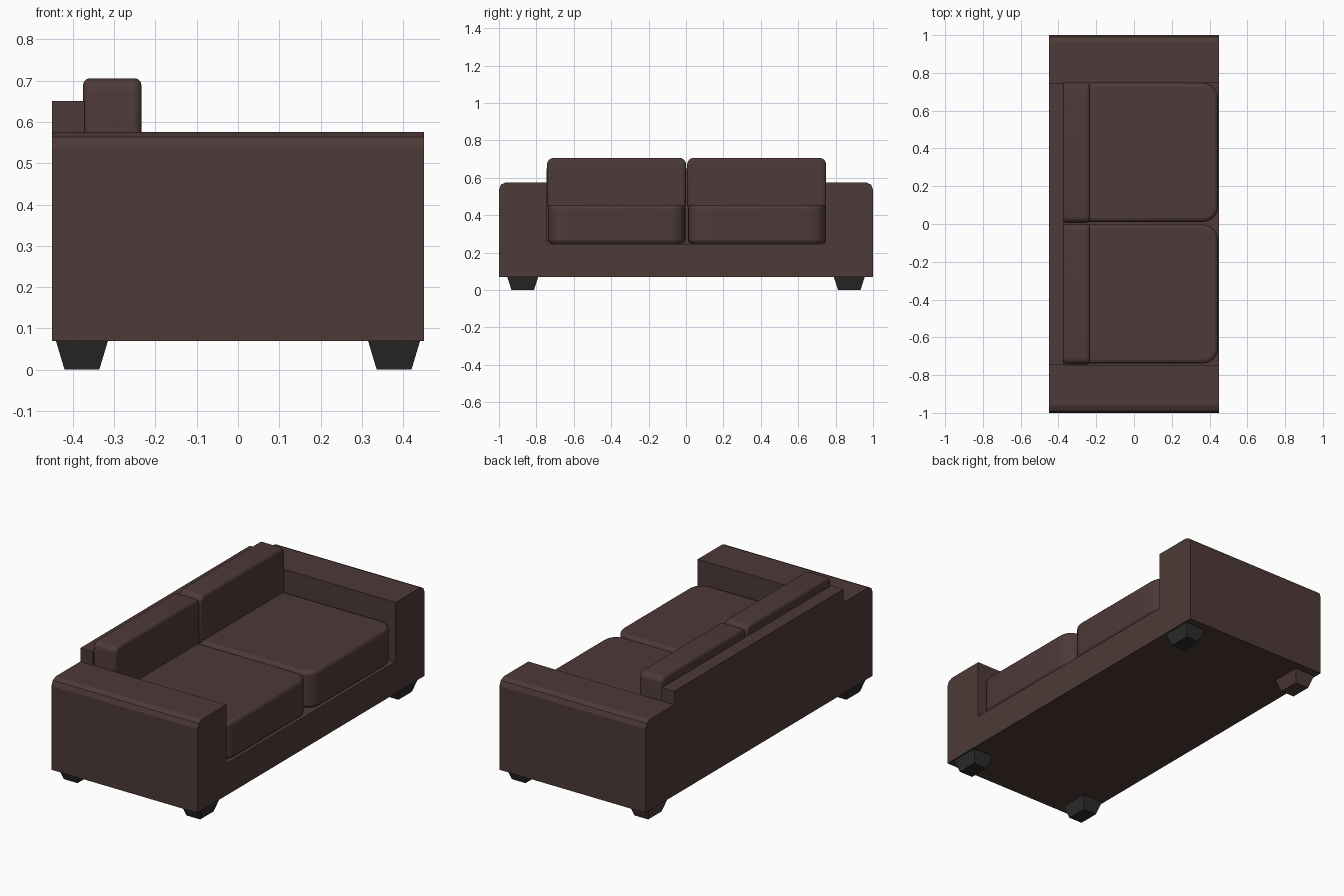
import bpy, bmesh
from math import sin, cos, pi

if "Cube" in bpy.data.objects:
    bpy.data.objects.remove(bpy.data.objects["Cube"])


def material(name, rgb):
    m = bpy.data.materials.new(name)
    m.diffuse_color = (*rgb, 1)
    m.use_nodes = True
    m.node_tree.nodes["Principled BSDF"].inputs["Base Color"].default_value = m.diffuse_color
    return m


BROWN = material("brown_leather", (0.075, 0.042, 0.040))
DARK = material("dark_feet", (0.025, 0.025, 0.025))


def finish(name, bm, mat, bevel=0):
    bmesh.ops.recalc_face_normals(bm, faces=bm.faces)
    me = bpy.data.meshes.new(name)
    bm.to_mesh(me)
    bm.free()
    ob = bpy.data.objects.new(name, me)
    bpy.context.collection.objects.link(ob)
    me.materials.append(mat)
    if bevel:
        mod = ob.modifiers.new("soft_edges", "BEVEL")
        mod.width = bevel
        mod.segments = 3
        mod.limit_method = 'ANGLE'
        bpy.context.view_layer.objects.active = ob
        ob.select_set(True)
        bpy.ops.object.shade_smooth_by_angle()
        ob.select_set(False)
    return ob


def prism(name, outline, place, lo, hi, mat, bevel=0):
    """Extrude a 2D outline from lo to hi; place maps (a, b, depth) to xyz."""
    bm = bmesh.new()
    rings = [[bm.verts.new(place(a, b, d)) for a, b in outline] for d in (lo, hi)]
    n = len(outline)
    for ring in rings:
        bm.faces.new(ring)
    for i in range(n):
        j = (i + 1) % n
        bm.faces.new((rings[0][i], rings[0][j], rings[1][j], rings[1][i]))
    return finish(name, bm, mat, bevel)


def rounded(a0, a1, b0, b1, radii, steps=6):
    """Rectangle outline; radii run from corner a1,b1 counter-clockwise."""
    pts = []
    for k, (sa, sb) in enumerate(((1, 1), (-1, 1), (-1, -1), (1, -1))):
        a, b, r = (a1 if sa > 0 else a0), (b1 if sb > 0 else b0), radii[k]
        if not r:
            pts.append((a, b))
            continue
        for s in range(steps + 1):
            t = (k + s / steps) * pi / 2
            pts.append((a - sa * r + r * cos(t), b - sb * r + r * sin(t)))
    return pts


def along_x(a, b, d):
    return (d, a, b)


def along_z(a, b, d):
    return (a, b, d)


# Arms and base as one U-shaped body
half = [(1, 0.07), (1, 0.537), (0.989, 0.564), (0.962, 0.576), (0.746, 0.576), (0.746, 0.246)]
body = half + [(-y, z) for y, z in reversed(half)]
prism("arms_and_base", body, along_x, -0.45, 0.45, BROWN)

# Back panel between the arms
prism("back_panel", rounded(-0.746, 0.746, 0.246, 0.651, (0, 0, 0, 0)),
      along_x, -0.45, -0.372, BROWN)

# Seat and back cushions
for side, y0, y1 in (("left", -0.738, -0.003), ("right", 0.011, 0.746)):
    prism(side + "_seat_cushion", rounded(-0.37, 0.445, y0, y1, (0.08, 0, 0, 0.08)),
          along_z, 0.248, 0.455, BROWN, 0.02)
    prism(side + "_back_cushion", rounded(y0 - 0.005, y1 + 0.003, 0.44, 0.706, (0.035, 0.035, 0, 0)),
          along_x, -0.375, -0.234, BROWN, 0.016)

# Tapered feet, one of them brown
for sx, xn in ((-1, "back"), (1, "front")):
    for sy, yn in ((-1, "left"), (1, "right")):
        bm = bmesh.new()
        bmesh.ops.create_cube(bm, size=2)
        for v in bm.verts:
            top = v.co.z > 0
            v.co = (sx * 0.378 + v.co.x * (0.063 if top else 0.042),
                    sy * 0.873 + v.co.y * (0.083 if top else 0.060),
                    0.07 if top else 0)
        finish(f"{xn}_{yn}_foot", bm, BROWN if (sx, sy) == (-1, 1) else DARK)
